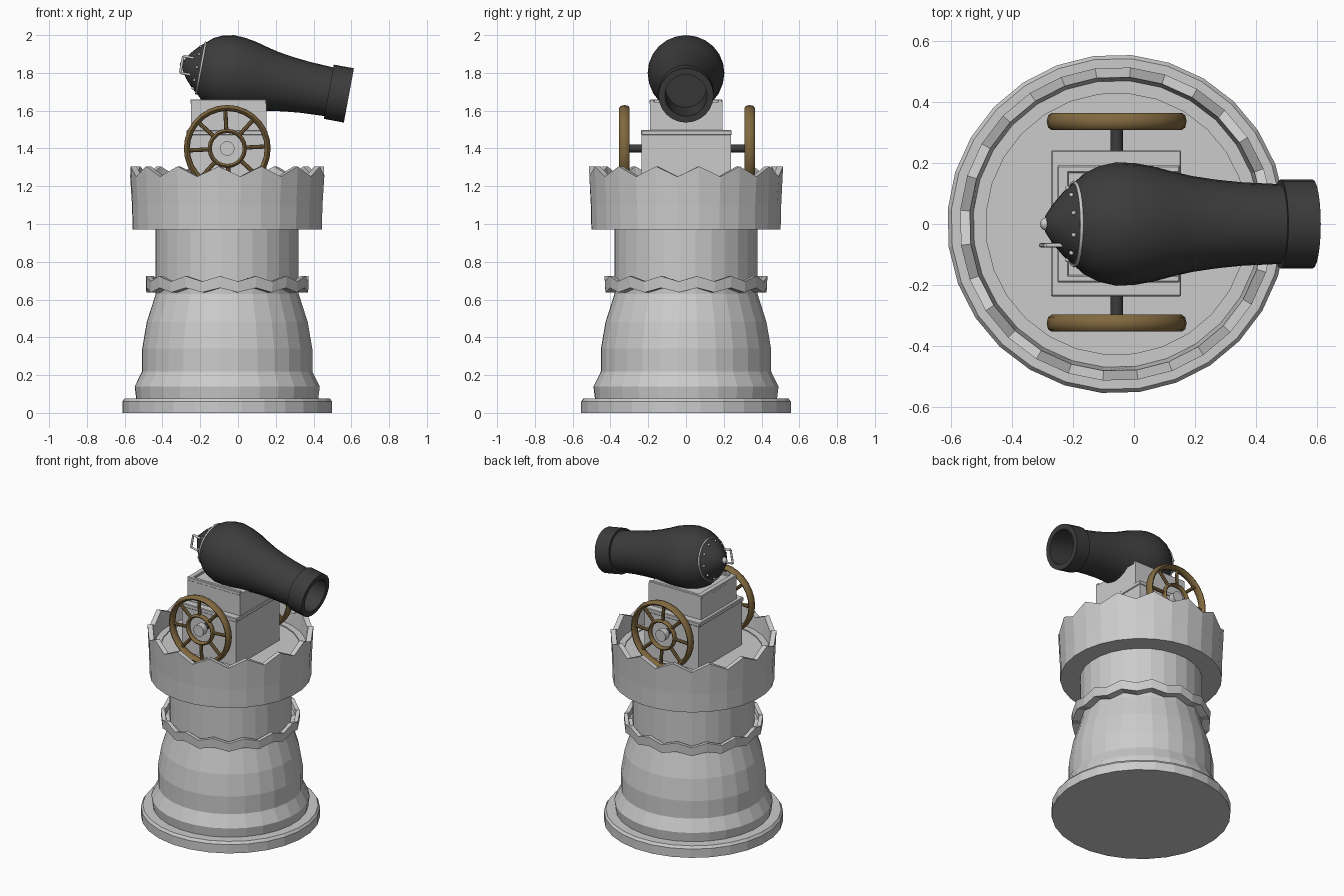
import bpy, bmesh, math
from mathutils import Matrix, Vector

if "Cube" in bpy.data.objects:
    bpy.data.objects.remove(bpy.data.objects["Cube"])

CX = -0.057  # tower axis


def material(name, col):
    m = bpy.data.materials.new(name)
    m.diffuse_color = (*col, 1)
    m.use_nodes = True
    m.node_tree.nodes["Principled BSDF"].inputs["Base Color"].default_value = m.diffuse_color
    return m


IRON = material("dark_iron", (0.045, 0.045, 0.045))
WOOD = material("wood", (0.22, 0.14, 0.05))


def finish(bm, name, mat=None, smooth=None):
    bmesh.ops.remove_doubles(bm, verts=bm.verts, dist=1e-5)
    bmesh.ops.recalc_face_normals(bm, faces=bm.faces)
    me = bpy.data.meshes.new(name)
    bm.to_mesh(me)
    bm.free()
    ob = bpy.data.objects.new(name, me)
    bpy.context.collection.objects.link(ob)
    if mat:
        me.materials.append(mat)
    if smooth:
        bpy.ops.object.select_all(action='DESELECT')
        ob.select_set(True)
        bpy.context.view_layer.objects.active = ob
        bpy.ops.object.shade_smooth_by_angle(angle=math.radians(smooth))
    return ob


def lathe(name, prof, n, mtx, mat=None, smooth=None, closed=False, phase=0.0):
    """Revolve (radius, height[, zigzag]) points about local z."""
    bm = bmesh.new()
    rings = []
    for p in prof:
        r, z = p[:2]
        amp = p[2] if len(p) > 2 else 0
        ring = []
        for i in range(n):
            a = phase + 2 * math.pi * i / n
            dz = amp if i % 2 else -amp
            ring.append(bm.verts.new(mtx @ Vector((r * math.cos(a), r * math.sin(a), z + dz))))
        rings.append(ring)
    pairs = list(zip(rings, rings[1:])) + ([(rings[-1], rings[0])] if closed else [])
    for lo, hi in pairs:
        for i in range(n):
            j = (i + 1) % n
            bm.faces.new((lo[i], lo[j], hi[j], hi[i]))
    return finish(bm, name, mat, smooth)


def box(name, lo, hi, bevel=0.0):
    bm = bmesh.new()
    lo, hi = Vector(lo), Vector(hi)
    bmesh.ops.create_cube(bm, size=1, matrix=Matrix.Translation((lo + hi) / 2) @ Matrix.Diagonal((*(hi - lo), 1)))
    if bevel:
        bmesh.ops.bevel(bm, geom=bm.edges[:], offset=bevel, segments=1, affect='EDGES')
    return finish(bm, name)


def rod(name, a, b, r, mat=None, n=10):
    a, b = Vector(a), Vector(b)
    d = b - a
    m = Matrix.Translation(a) @ d.to_track_quat('Z', 'Y').to_matrix().to_4x4()
    return lathe(name, [(0, 0), (r, 0), (r, d.length), (0, d.length)], n, m, mat, 40)


# Tower
T = Matrix.Translation((CX, 0, 0))
N, PH = 28, math.radians(-82.2)
lathe("base_disc", [(0, 0), (0.557, 0), (0.557, 0.06), (0.545, 0.077), (0.46, 0.077), (0, 0.077)], N, T, phase=PH)
lathe("tower_body", [(0, 0.07), (0.483, 0.07), (0.492, 0.14), (0.452, 0.22), (0.452, 0.34), (0.428, 0.48),
                     (0.38, 0.63), (0.38, 0.98), (0, 0.98)], N, T, phase=PH)
lathe("scalloped_collar", [(0.37, 0.65, 0.012), (0.43, 0.65, 0.012), (0.433, 0.71, 0.014), (0.408, 0.71, 0.014),
                           (0.402, 0.68, 0.01), (0.37, 0.68, 0.01)], N, T, closed=True, phase=PH)
lathe("battlement_crown", [(0, 0.972), (0.503, 0.972), (0.506, 1.1), (0.516, 1.278, 0.027), (0.484, 1.278, 0.027),
                           (0.472, 1.175), (0.43, 1.175), (0.43, 1.168), (0, 1.168)], N, T, phase=PH)

# Carriage
box("carriage_lower", (-0.26, -0.235, 1.165), (0.15, 0.238, 1.475))
box("carriage_ledge", (-0.272, -0.238, 1.47), (0.155, 0.242, 1.497), 0.004)
box("carriage_upper", (-0.25, -0.19, 1.49), (0.15, 0.192, 1.645))
for s in (-1, 1):
    box("upper_side_rim", (-0.252, s * 0.18 - 0.012, 1.635), (0.15, s * 0.18 + 0.012, 1.66), 0.004)
box("upper_back_rim", (-0.252, -0.185, 1.635), (-0.215, 0.185, 1.66), 0.004)

# Axle and wheels
WZ = 1.4
rod("axle", (CX, -0.34, WZ), (CX, 0.35, WZ), 0.021, IRON, 12)
for side, wy in (("front", -0.326), ("back", 0.337)):
    W = Matrix.Translation((CX, wy, WZ)) @ Matrix.Rotation(math.pi / 2, 4, 'X')
    for part, r0, hw, hh, n in (("rim", 0.214, 0.016, 0.028, 28), ("inner_ring", 0.093, 0.011, 0.018, 20)):
        prof = [(r0 + hw * math.cos(k * math.pi / 4), hh * math.sin(k * math.pi / 4)) for k in range(8)]
        lathe(f"{side}_wheel_{part}", prof, n, W, WOOD, 50, closed=True)
    for k in range(8):
        a = k * math.pi / 4 + 0.05
        d = Vector((math.cos(a), 0, math.sin(a)))
        c = Vector((CX, wy, WZ))
        rod(f"{side}_spoke", c + d * 0.09, c + d * 0.21, 0.011, WOOD, 8)
    rod(f"{side}_hub", (CX, wy - 0.022, WZ), (CX, wy + 0.022, WZ), 0.039, None, 12)

# Cannon, local z runs along the bore toward the muzzle
C = Matrix.Translation((CX, 0, 1.8)) @ Matrix.Rotation(math.radians(90 + 10.5), 4, 'Y')
barrel = [(0, -0.24), (0.03, -0.236), (0.07, -0.208), (0.11, -0.172), (0.137, -0.14), (0.168, -0.105), (0.19, -0.06),
          (0.203, 0), (0.2, 0.06), (0.19, 0.12), (0.174, 0.18), (0.158, 0.25), (0.146, 0.33), (0.137, 0.42),
          (0.131, 0.547), (0.146, 0.547), (0.146, 0.655), (0.112, 0.655), (0.108, 0.42), (0, 0.42)]
lathe("cannon_barrel", barrel, 24, C, IRON, 35)
lathe("breech_seam", [(0.137 + 0.006 * math.cos(k * math.pi / 3), -0.142 + 0.006 * math.sin(k * math.pi / 3))
                      for k in range(6)], 24, C, None, 60, closed=True)


def ball(name, pos, r):
    bm = bmesh.new()
    bmesh.ops.create_uvsphere(bm, u_segments=10, v_segments=6, radius=r, matrix=Matrix.Translation(pos))
    return finish(bm, name, None, 60)


# Breech knob, rivets and handle
ball("breech_knob", C @ Vector((0, 0, -0.235)), 0.022)
for k in range(10):
    a = 2 * math.pi * (k + 0.5) / 10
    ball("rivet", C @ Vector((0.118 * math.cos(a), 0.118 * math.sin(a), -0.164)), 0.008)
top, bottom = C @ Vector((-0.045, -0.07, -0.245)), C @ Vector((0.045, -0.07, -0.245))
rod("handle_bar", top, bottom, 0.007)
for p in (top, bottom):
    rod("handle_leg", p, p + C.to_3x3() @ Vector((0, 0, 0.07)), 0.007)
